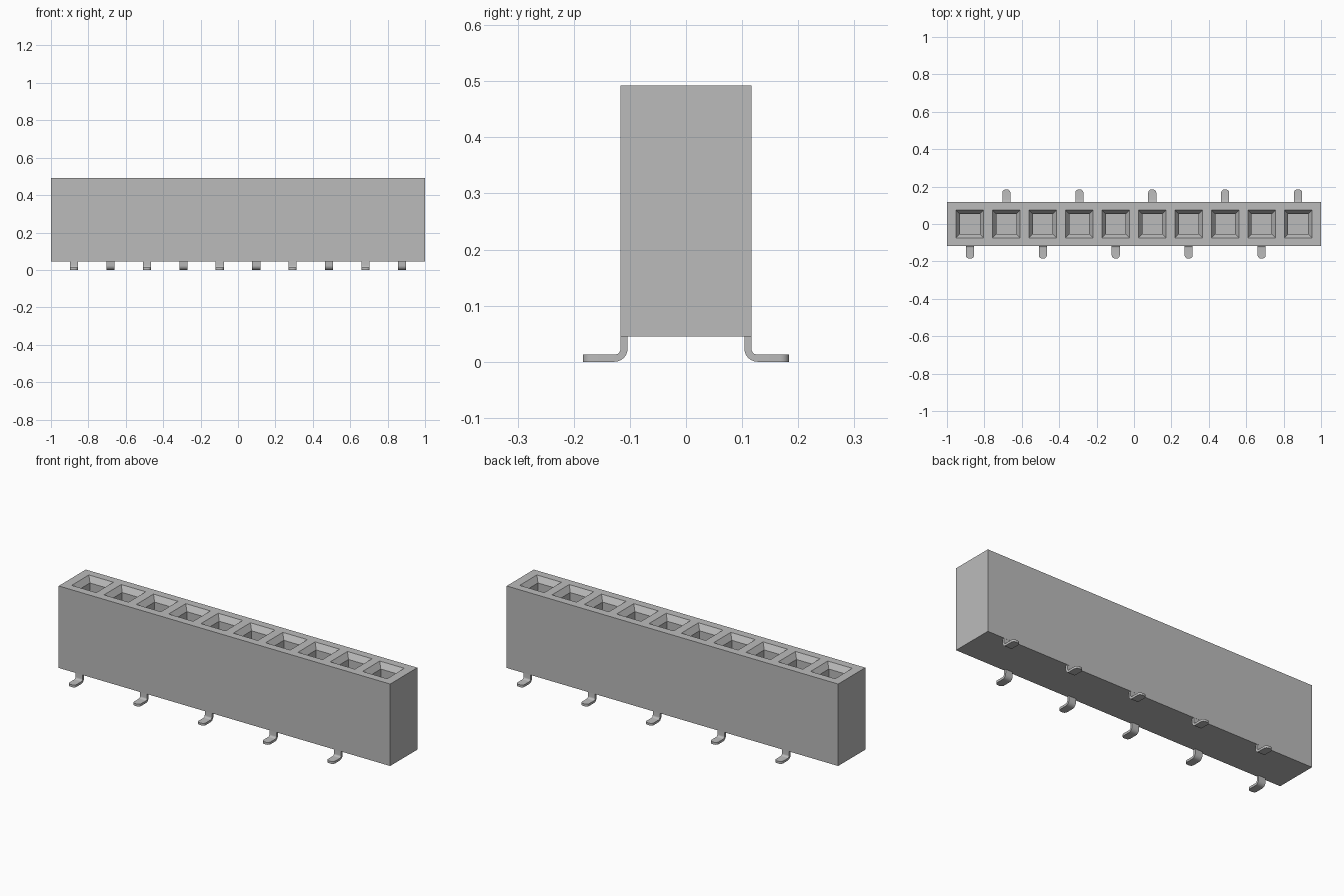
import bpy, bmesh, math
from mathutils import Vector

cube = bpy.data.objects.get("Cube")
if cube:
    bpy.data.objects.remove(cube, do_unlink=True)

COUNT, PITCH = 10, 0.195
Z0, Z1, HALF_Y = 0.045, 0.492, 0.117
centres = [(i - (COUNT - 1) / 2) * PITCH for i in range(COUNT)]

grey = bpy.data.materials.new("light grey")
grey.use_nodes = True
grey.diffuse_color = (0.5, 0.5, 0.5, 1)
grey.node_tree.nodes["Principled BSDF"].inputs["Base Color"].default_value = (0.5, 0.5, 0.5, 1)


def finish(bm, name):
    bmesh.ops.recalc_face_normals(bm, faces=bm.faces[:])
    mesh = bpy.data.meshes.new(name)
    bm.to_mesh(mesh)
    bm.free()
    mesh.materials.append(grey)
    obj = bpy.data.objects.new(name, mesh)
    bpy.context.collection.objects.link(obj)
    return obj


# Housing: a block divided into one cell per socket
bm = bmesh.new()
bmesh.ops.create_cube(bm, size=1)
for v in bm.verts:
    v.co = Vector((v.co.x * 2, v.co.y * 2 * HALF_Y, Z0 if v.co.z < 0 else Z1))
for i in range(COUNT + 1):
    bmesh.ops.bisect_plane(bm, geom=bm.verts[:] + bm.edges[:] + bm.faces[:],
                           plane_co=((i - COUNT / 2) * PITCH, 0, 0), plane_no=(1, 0, 0))
bm.normal_update()
cells = [f for f in bm.faces if f.normal.z > 0.9
         and abs(f.calc_center_median().x) < COUNT * PITCH / 2]

# Sockets: square mouth, tapered lead-in, straight shaft and floor
for face in cells:
    cx = face.calc_center_median().x
    for half, z in ((0.074, Z1), (0.053, Z1 - 0.03), (0.053, 0.16)):
        bmesh.ops.inset_individual(bm, faces=[face], thickness=0.01)
        mid = face.calc_center_median()
        for v in face.verts:
            v.co = Vector((cx + math.copysign(half, v.co.x - mid.x),
                           math.copysign(half, v.co.y - mid.y), z))
finish(bm, "housing")


# Contact leg: bent strip profile extruded across its width, with a rounded toe
def contact_leg(name, x, side):
    thick, width, toe = 0.0125, 0.043, 0.184
    inner, outer, top = 0.104, 0.1165, 0.08
    r_in, r_out = 0.011, 0.0235
    cy, cz = outer + r_in, r_out
    arc = [math.radians(180 + 90 * k / 6) for k in range(7)]
    profile = [(inner, top)]
    profile += [(cy + r_out * math.cos(a), cz + r_out * math.sin(a)) for a in arc]
    profile += [(toe, 0), (toe, thick)]
    profile += [(cy + r_in * math.cos(a), cz + r_in * math.sin(a)) for a in reversed(arc)]
    profile += [(outer, top)]
    bm = bmesh.new()
    face = bm.faces.new([bm.verts.new((x - width / 2, side * y, z)) for y, z in profile])
    ext = bmesh.ops.extrude_face_region(bm, geom=[face])
    bmesh.ops.translate(bm, vec=(width, 0, 0),
                        verts=[g for g in ext["geom"] if isinstance(g, bmesh.types.BMVert)])
    bmesh.ops.recalc_face_normals(bm, faces=bm.faces[:])
    corners = [e for e in bm.edges
               if all(abs(abs(v.co.y) - toe) < 1e-5 for v in e.verts)
               and abs(e.verts[0].co.z - e.verts[1].co.z) > 0.005]
    bmesh.ops.bevel(bm, geom=corners, offset=0.016, segments=5, profile=0.5, affect='EDGES')
    obj = finish(bm, name)
    bpy.ops.object.select_all(action='DESELECT')
    obj.select_set(True)
    bpy.context.view_layer.objects.active = obj
    bpy.ops.object.shade_smooth_by_angle(angle=math.radians(30))


# Legs alternate between the front and the back
for i, x in enumerate(centres):
    side = -1 if i % 2 == 0 else 1
    contact_leg(f"{'front' if side < 0 else 'back'}_leg_{i // 2 + 1}", x, side)
